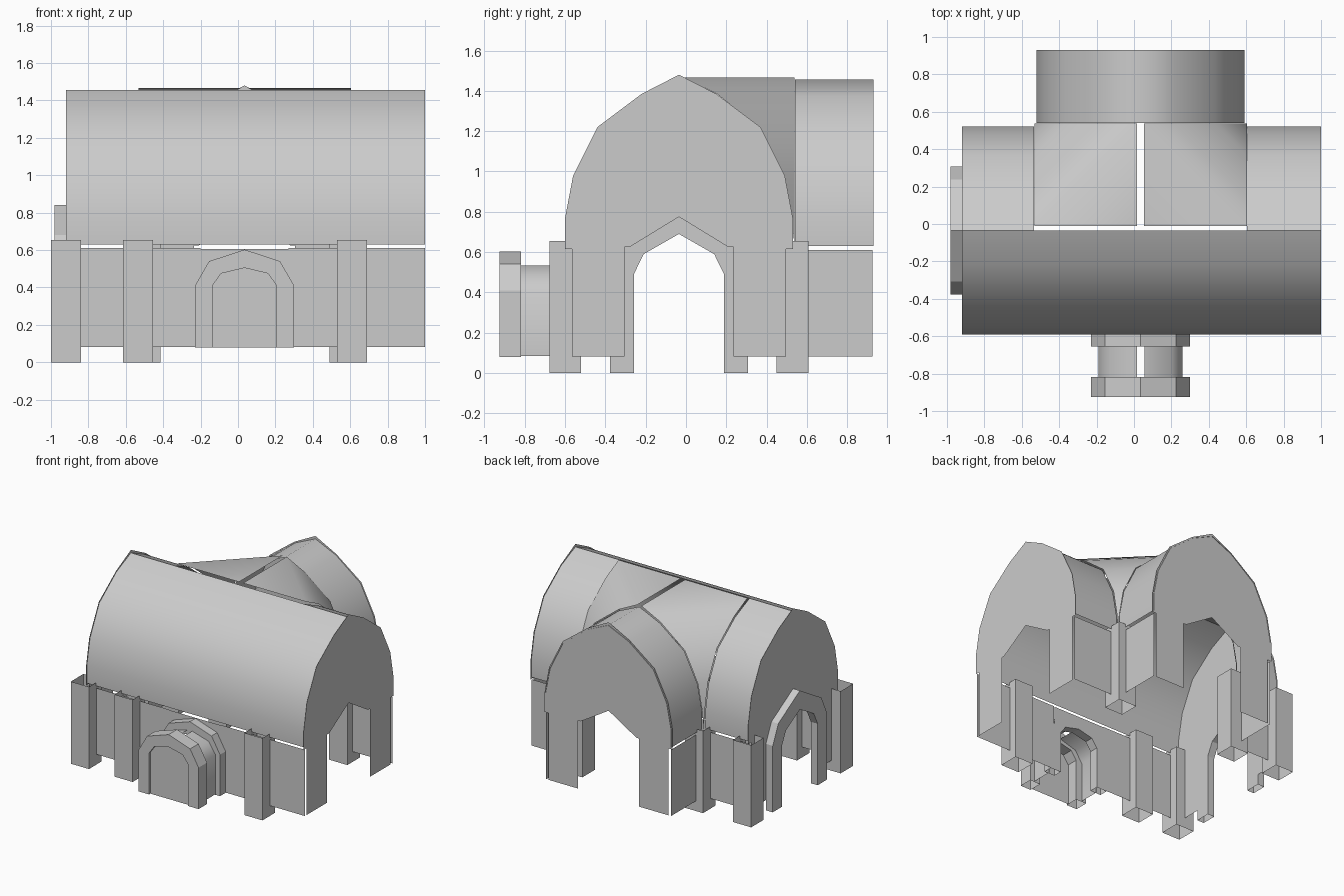
import bpy
from mathutils import Vector

if "Cube" in bpy.data.objects:
    bpy.data.objects.remove(bpy.data.objects["Cube"])

CX, CY = 0.035, -0.035            # centre lines of wing (x) and hall (y)
WALL_LO, WALL_HI = 0.082, 0.61
GABLE = [(0.565, 0.615), (0.565, 0.77), (0.525, 0.98), (0.405, 1.22), (0.185, 1.385), (0, 1.48)]
ROOF = [(0.555, 0.63), (0.555, 0.77), (0.515, 0.975), (0.398, 1.21), (0.182, 1.375), (0, 1.457)]


def make(name, verts, faces, smooth=False):
    mesh = bpy.data.meshes.new(name)
    mesh.from_pydata([Vector(v) for v in verts], [], faces)
    mesh.update()
    for p in mesh.polygons:
        p.use_smooth = smooth
    ob = bpy.data.objects.new(name, mesh)
    bpy.context.collection.objects.link(ob)
    return ob


def along(axis, t, u, z):
    # point at t along the axis and u across it
    return (t, u, z) if axis == 'x' else (u, t, z)


def sheet(name, axis, profile, t0, t1, smooth=False):
    # open sheet swept from a (u, z) profile
    n = len(profile)
    verts = [along(axis, t, u, z) for t in (t0, t1) for u, z in profile]
    return make(name, verts, [(i, i + 1, n + i + 1, n + i) for i in range(n - 1)], smooth)


def panel(name, axis, profile, t):
    # flat panel across the axis
    verts = [along(axis, t, u, z) for u, z in profile]
    return make(name, verts, [tuple(range(len(verts)))])


def half(profile, c, s):
    return [(c + s * d, z) for d, z in profile]


def full(profile, c):
    left = half(profile, c, -1)
    right = half(profile, c, 1)[::-1]
    return left + (right[1:] if profile[-1][0] == 0 else right)


def frame(name, axis, outer, inner, t0, t1):
    # arch ring with depth, open underneath
    n = len(outer)
    verts = [along(axis, t, u, z) for t in (t0, t1) for p in (outer, inner) for u, z in p]
    faces = []
    for i in range(n - 1):
        for a, b in ((0, n), (n, 3 * n), (3 * n, 2 * n), (2 * n, 0)):
            faces.append((a + i, a + i + 1, b + i + 1, b + i))
    return make(name, verts, faces)


def pillar(name, x0, y0, w=0.16, d=0.158, h=0.655):
    # hollow square post, no caps
    pts = [(x0, y0), (x0 + w, y0), (x0 + w, y0 + d), (x0, y0 + d)]
    verts = [(x, y, z) for z in (0, h) for x, y in pts]
    return make(name, verts, [(i, (i + 1) % 4, 4 + (i + 1) % 4, 4 + i) for i in range(4)])


def gable(name, axis, t, c):
    # pointed end wall with an arched opening between two piers
    side = [(0.27, 0.625), (0.27, WALL_LO), (0.53, WALL_LO), (0.53, 0.615)] + GABLE
    outline = half(side, c, -1) + half(side[:-1], c, 1)[::-1] + [(c + 0.245, 0.625), (c, 0.775), (c - 0.245, 0.625)]
    return panel(name, axis, outline, t)


def wall(name, axis, t0, t1, u):
    return sheet(name, axis, [(u, WALL_LO), (u, WALL_HI)], t0, t1)


# End walls
gable("hall_right_gable", 'x', 1.0, CY)
gable("hall_left_gable", 'x', -0.92, CY)
gable("wing_gable", 'y', 0.925, CX)

# Vaulted roofs
sheet("hall_front_roof", 'x', half(ROOF, CY, -1), -0.92, 1.0, True)
sheet("hall_back_roof_left", 'x', half(ROOF, CY, 1), -0.92, -0.535, True)
sheet("hall_back_roof_right", 'x', half(ROOF, CY, 1), 0.605, 1.0, True)
sheet("wing_roof", 'y', full(ROOF, CX), 0.54, 0.93, True)

# Corner roofs bridging diagonally from the hall arch to the wing arch
CROSS = [(0.568, 0.63), (0.555, 0.77), (0.517, 0.98), (0.4, 1.215), (0.183, 1.385), (0.018, 1.467)]
EDGE = 0.568
for side, s in (("left", -1), ("right", 1)):
    verts = []
    for d, z in CROSS:
        verts += [(CX + s * EDGE, CY + 0.005 + d, z), (CX + s * d, CY + 0.005 + EDGE, z)]
    verts.append((CX + s * 0.018, CY + 0.023, 1.467))
    faces = [(0, 2, 3)] + [(i, i + 2, i + 3, i + 1) for i in range(2, 10, 2)] + [(10, 12, 11)]
    make("corner_roof_" + side, verts, faces, True)

# Lower walls
FRONT, BACK = CY - 0.55, CY + 0.55
wall("front_wall_left", 'x', -0.92, -0.2, FRONT)
wall("front_wall_right", 'x', 0.27, 1.0, FRONT)
wall("back_wall_left", 'x', -0.92, -0.51, BACK)
wall("back_wall_right", 'x', 0.58, 1.0, BACK)
wall("wing_wall_left", 'y', BACK, 0.925, CX - 0.55)
wall("wing_wall_right", 'y', BACK, 0.925, CX + 0.55)

# Buttress pillars
for i, x in enumerate((-1.0, -0.615, 0.53)):
    pillar("front_pillar_%d" % i, x, -0.678)
for i, x in enumerate((-1.0, -0.575, 0.49)):
    pillar("back_pillar_%d" % i, x, 0.449)

# Left entrance arch
frame("left_entrance_arch", 'x',
      full([(0.342, 0), (0.342, 0.53), (0.272, 0.68), (0, 0.84)], CY),
      full([(0.224, 0), (0.224, 0.49), (0.175, 0.59), (0, 0.69)], CY), -0.98, -0.92)

# Front porch: two arch rings, a split vault, a door and the wall around it
outer = full([(0.265, 0.08), (0.265, 0.41), (0.19, 0.54), (0, 0.603)], CX)
inner = full([(0.172, 0.08), (0.172, 0.41), (0.125, 0.475), (0, 0.505)], CX)
frame("porch_front_ring", 'y', outer, inner, -0.925, -0.818)
frame("porch_back_ring", 'y', outer, inner, -0.655, FRONT)
vault = [(0.225, 0.085), (0.225, 0.4), (0.165, 0.49), (0.02, 0.533)]
for side, s in (("left", -1), ("right", 1)):
    sheet("porch_vault_" + side, 'y', half(vault, CX, s), -0.82, -0.65, True)
panel("porch_door", 'y', inner, -0.908)
panel("porch_wall", 'y', inner + [(0.27, 0.082), (0.27, 0.605), (-0.2, 0.605), (-0.2, 0.082)], FRONT + 0.003)
